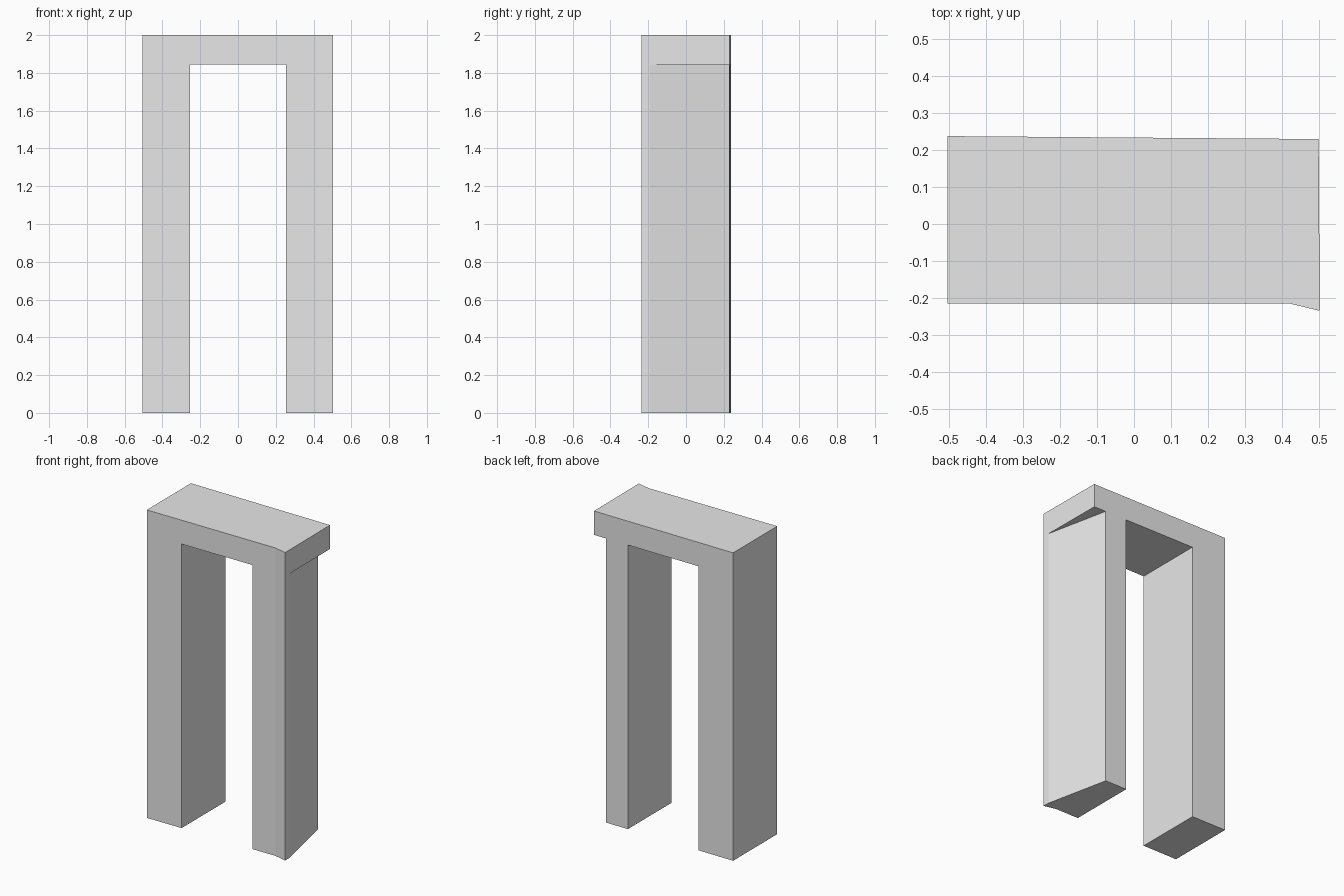
import bpy
import bmesh

HEIGHT = 2.0
BEAM_BOTTOM = 1.845

cube = bpy.data.objects.get("Cube")
if cube:
    bpy.data.objects.remove(cube, do_unlink=True)

stone = bpy.data.materials.new("light_grey")
stone.use_nodes = True
grey = (0.8, 0.8, 0.8, 1.0)
stone.diffuse_color = grey
stone.node_tree.nodes["Principled BSDF"].inputs["Base Color"].default_value = grey


def prism(name, outline, bottom, top):
    """Extrude a counter-clockwise floor outline upwards."""
    bm = bmesh.new()
    face = bm.faces.new([bm.verts.new((x, y, bottom)) for x, y in outline])
    ext = bmesh.ops.extrude_face_region(bm, geom=[face])
    moved = [v for v in ext["geom"] if isinstance(v, bmesh.types.BMVert)]
    bmesh.ops.translate(bm, verts=moved, vec=(0, 0, top - bottom))
    bmesh.ops.recalc_face_normals(bm, faces=bm.faces)
    mesh = bpy.data.meshes.new(name)
    bm.to_mesh(mesh)
    bm.free()
    mesh.materials.append(stone)
    obj = bpy.data.objects.new(name, mesh)
    bpy.context.collection.objects.link(obj)
    return obj


# Whole gateway block, with the flared front corner
gateway = prism("gateway", [(-0.505, -0.215), (0.42, -0.215), (0.503, -0.235),
                            (0.5, 0.23), (-0.505, 0.238)], 0, HEIGHT)

# Passage between the legs, and the slanted outer side of one leg
cutters = [
    prism("passage_cutter", [(-0.255, -0.4), (0.255, -0.4),
                             (0.255, 0.4), (-0.255, 0.4)], -0.1, BEAM_BOTTOM),
    prism("leg_side_cutter", [(0.502, -0.19), (0.6, -0.19),
                              (0.6, 0.271), (0.404, 0.271)], -0.1, BEAM_BOTTOM),
]
bpy.context.view_layer.objects.active = gateway
for cutter in cutters:
    cut = gateway.modifiers.new(cutter.name, "BOOLEAN")
    cut.operation = "DIFFERENCE"
    cut.solver = "EXACT"
    cut.object = cutter
    bpy.ops.object.modifier_apply(modifier=cut.name)
    bpy.data.objects.remove(cutter, do_unlink=True)
